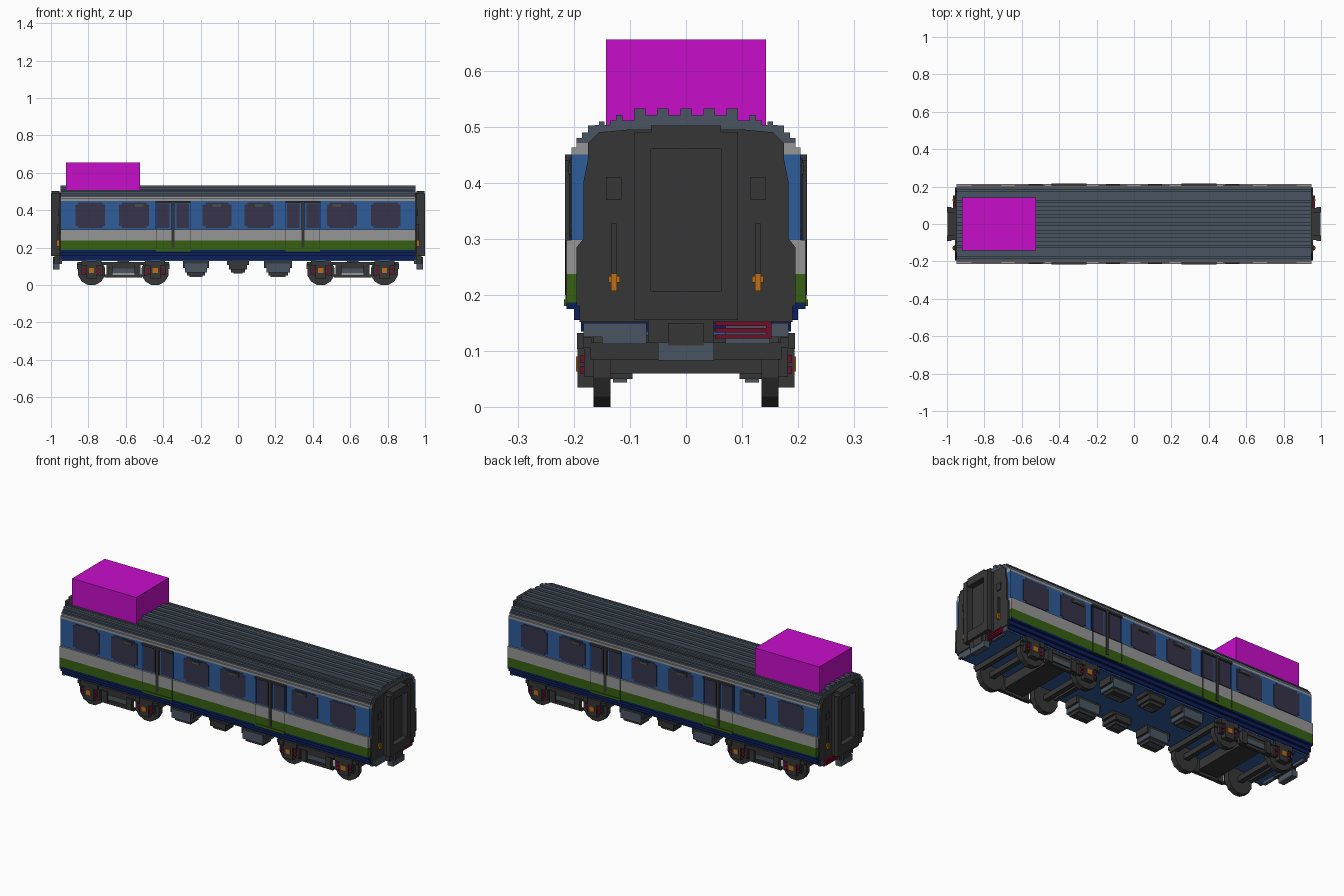
import bpy, bmesh, math
from mathutils import Matrix

cube = bpy.data.objects.get("Cube")
if cube:
    bpy.data.objects.remove(cube, do_unlink=True)


def material(name, rgb):
    lin = [(c / 255 / 12.92) if c < 11 else ((c / 255 + 0.055) / 1.055) ** 2.4 for c in rgb]
    m = bpy.data.materials.new(name)
    m.use_nodes = True
    m.diffuse_color = (*lin, 1)
    m.node_tree.nodes["Principled BSDF"].inputs["Base Color"].default_value = (*lin, 1)
    return m


M = {n: material(n, c) for n, c in {
    "magenta": (200, 14, 202), "charcoal": (54, 54, 54), "blue": (46, 92, 154),
    "light_grey": (150, 150, 151), "green": (54, 96, 17), "navy": (11, 30, 88),
    "tinted_glass": (54, 52, 74), "slate": (74, 85, 97), "orange": (190, 110, 24),
    "dark_red": (112, 14, 42)}.items()}


class Part:
    """Collects boxes, prisms and cylinders into one object."""

    def __init__(self, name):
        self.name, self.bm, self.mats = name, bmesh.new(), []

    def paint(self, faces, mat):
        if mat not in self.mats:
            self.mats.append(mat)
        for f in faces:
            f.material_index = self.mats.index(mat)

    def box(self, mat, x, y, z):
        size = [abs(b - a) for a, b in (x, y, z)]
        mid = [(a + b) / 2 for a, b in (x, y, z)]
        v = bmesh.ops.create_cube(self.bm, size=1, matrix=Matrix.Translation(mid) @ Matrix.Diagonal((*size, 1)))["verts"]
        self.paint({f for q in v for f in q.link_faces}, mat)

    def prism(self, mat, half, x0, x1):
        """Extrude along x a section given as its +y half, bottom to top."""
        pts = half + [(-y, z) for y, z in reversed(half)]
        old = set(self.bm.faces)
        f = self.bm.faces.new([self.bm.verts.new((x0, y, z)) for y, z in pts])
        ext = bmesh.ops.extrude_face_region(self.bm, geom=[f])["geom"]
        bmesh.ops.translate(self.bm, vec=(x1 - x0, 0, 0), verts=[g for g in ext if isinstance(g, bmesh.types.BMVert)])
        self.paint(set(self.bm.faces) - old, mat)

    def wheel(self, mat, x, y, z, r, w, n=12):
        mtx = Matrix.Translation((x, y, z)) @ Matrix.Rotation(math.pi / 2, 4, 'X') @ Matrix.Rotation(math.pi / n, 4, 'Z')
        v = bmesh.ops.create_cone(self.bm, cap_ends=True, segments=n, radius1=r, radius2=r, depth=w, matrix=mtx)["verts"]
        self.paint({f for q in v for f in q.link_faces}, mat)

    def done(self):
        bmesh.ops.recalc_face_normals(self.bm, faces=self.bm.faces[:])
        me = bpy.data.meshes.new(self.name)
        self.bm.to_mesh(me)
        self.bm.free()
        for m in self.mats:
            me.materials.append(M[m])
        ob = bpy.data.objects.new(self.name, me)
        bpy.context.scene.collection.objects.link(ob)


def span(c, h):
    return (c - h, c + h)


def side(s, a, b):
    return (s * a, s * b)


# Body: stacked horizontal colour bands
L = 0.95
p = Part("body_bands")
for mat, w, z0, z1 in (("navy", 0.187, 0.135, 0.155), ("navy", 0.2, 0.155, 0.175),
                       ("navy", 0.213, 0.175, 0.187), ("green", 0.213, 0.187, 0.237),
                       ("light_grey", 0.213, 0.237, 0.298), ("blue", 0.204, 0.298, 0.45),
                       ("light_grey", 0.204, 0.45, 0.463), ("light_grey", 0.195, 0.463, 0.471)):
    p.box(mat, (-L, L), (-w, w), (z0, z1))
p.box("blue", (-L + .01, L - .01), (-0.18, 0.18), (0.128, 0.136))
p.done()

# Roof: stepped section with raised ribs
p = Part("ribbed_roof")
half = [(0.195, 0.47), (0.195, 0.48), (0.185, 0.48), (0.185, 0.49), (0.175, 0.49), (0.175, 0.502),
        (0.163, 0.502), (0.163, 0.503), (0.135, 0.503), (0.135, 0.511), (0.125, 0.511), (0.125, 0.521),
        (0.113, 0.521), (0.113, 0.511), (0.093, 0.511), (0.093, 0.532), (0.072, 0.532), (0.072, 0.521),
        (0.052, 0.521), (0.052, 0.532), (0.031, 0.532), (0.031, 0.521), (0.01, 0.521), (0.01, 0.532)]
p.prism("slate", half, -L, L)
for s in (-1, 1):
    p.box("slate", (-L, L), side(s, 0.145, 0.155), (0.5, 0.509))
p.done()

# Roof box
p = Part("roof_box")
p.box("magenta", (-0.92, -0.525), (-0.143, 0.143), (0.5, 0.655))
p.done()

# Side windows with vents, and twin-leaf doors
win, doors, trim = Part("side_windows"), Part("side_doors"), Part("window_vents")
for s in (-1, 1):
    glass = side(s, 0.2, 0.207)
    for m in (-1, 1):
        for a, b in ((0.035, 0.19), (0.475, 0.635), (0.71, 0.87)):
            win.box("tinted_glass", side(m, a, b), glass, (0.315, 0.432))
            win.box("tinted_glass", side(m, a + .015, b - .015), glass, (0.305, 0.442))
        for a, b in ((0.075, 0.15), (0.49, 0.565)):
            trim.box("charcoal", side(m, a, b), side(s, 0.2, 0.21), (0.415, 0.436))
            trim.box("slate", side(m, a + .015, b - .015), side(s, 0.2, 0.212), (0.421, 0.43))
        c = m * 0.347
        for k in (-1, 1):
            doors.box("tinted_glass", (c + k * .018, c + k * .085), glass, (0.305, 0.435))
            doors.box("navy", (c + k * .09, c + k * .094), side(s, 0.2, 0.208), (0.298, 0.445))
            doors.box("charcoal", (c + k * .09, c + k * .092), side(s, 0.205, 0.2145), (0.19, 0.298))
        doors.box("charcoal", span(c, .008), side(s, 0.2, 0.216), (0.2, 0.44))
        doors.box("charcoal", span(c, .094), side(s, 0.2, 0.216), (0.44, 0.45))
        doors.box("green", span(c, .092), side(s, 0.2, 0.217), (0.18, 0.192))
for q in (win, doors, trim):
    q.done()

# Ends: wall, gangway, lamps, handrails and coupler
wall, gang, fit = Part("end_walls"), Part("end_gangways"), Part("end_fittings")
for e in (-1, 1):
    section = [(0.19, 0.152), (0.19, 0.18), (0.195, 0.18), (0.195, 0.285), (0.183, 0.3), (0.183, 0.4),
               (0.175, 0.44), (0.175, 0.47), (0.155, 0.49), (0.1, 0.495)]
    wall.prism("charcoal", section, e * (L - .01), e * 0.958)
    for s in (-1, 1):
        gang.box("charcoal", side(e, .95, .975), side(s, .062, .085), (0.155, 0.49))
        gang.box("charcoal", side(e, .975, 1.0), side(s, .062, .092), (0.155, 0.49))
        fit.box("charcoal", side(e, .95, .966), side(s, .124, .133), (0.235, 0.327))
        fit.box("charcoal", side(e, .95, .963), side(s, .115, .143), (0.37, 0.41))
        fit.box("orange", side(e, .95, .968), side(s, .118, .138), (0.222, 0.234))
        fit.box("orange", side(e, .95, .971), side(s, .123, .134), (0.207, 0.238))
        fit.box("slate", side(e, .94, .955), side(s, .07, .183), (0.125, 0.15))
        fit.box("slate", side(e, .94, .955), side(s, .07, .15), (0.113, 0.126))
    gang.box("charcoal", side(e, .955, .998), (-.062, .062), (0.46, 0.502))
    gang.box("charcoal", side(e, .955, .998), (-.062, .062), (0.155, 0.207))
    gang.box("charcoal", side(e, .95, .966), (-.063, .063), (0.2, 0.47))
    fit.box("charcoal", side(e, .94, .98), (-.068, .05), (0.115, 0.156))
    fit.box("charcoal", side(e, .96, .99), (-.032, .032), (0.11, 0.15))
    fit.box("slate", side(e, .955, .988), (-.05, .05), (0.083, 0.115))
    for z in (0.126, 0.137, 0.149):
        fit.box("dark_red", side(e, .95, .968), (.052, .152), span(z, .004))
    fit.box("dark_red", side(e, .95, .966), (.143, .152), (0.124, 0.152))
for q in (wall, gang, fit):
    q.done()

# Bogies: wheels, axles, side frames, springs and axle boxes
frame, wheels, boxes = Part("bogie_frames"), Part("wheels_and_axles"), Part("axle_boxes")
for c in (-0.613, 0.613):
    frame.box("charcoal", span(c, .06), (-.18, .18), (0.062, 0.115))
    frame.box("charcoal", span(c, .03), (-.08, .08), (0.11, 0.132))
    for k in (-1, 1):
        frame.box("charcoal", span(c + k * .235, .012), (-.17, .17), (0.085, 0.115))
    for s in (-1, 1):
        y = side(s, .168, .184)
        frame.box("charcoal", span(c, .245), y, (0.106, 0.124))
        frame.box("charcoal", span(c, .1), y, (0.04, 0.056))
        frame.box("slate", span(c, .09), side(s, .17, .182), (0.062, 0.088))
        for k in (-1, 1):
            frame.box("charcoal", span(c + k * .075, .016), side(s, .166, .192), (0.045, 0.11))
            frame.box("charcoal", span(c + k * .12, .01), y, (0.048, 0.11))
        for k in (-1, 1):
            x = c + k * .17
            wheels.wheel("charcoal", x, s * .15, .0725, .075, .03)
            boxes.box("charcoal", span(x, .055), side(s, .165, .182), (0.055, 0.11))
            boxes.box("charcoal", span(x, .028), side(s, .165, .193), (0.035, 0.13))
            boxes.box("orange", span(x, .014), side(s, .18, .196), (0.064, 0.09))
            for j in (-1, 1):
                for z in (0.066, 0.086):
                    boxes.box("dark_red", span(x + j * .039, .009), side(s, .17, .188), span(z, .007))
                boxes.box("charcoal", span(x + j * .04, .014), side(s, .17, .194), (0.104, 0.132))
    for k in (-1, 1):
        wheels.box("charcoal", span(c + k * .17, .014), (-.14, .14), (0.06, 0.088))
for q in (frame, wheels, boxes):
    q.done()

# Underfloor equipment cases on both sides
p = Part("underfloor_cases")
for s in (-1, 1):
    for c, h, z, mat in ((-0.225, .07, .05, "slate"), (0, .06, .068, "charcoal"), (0.215, .075, .05, "slate")):
        p.box("charcoal", span(c, h), side(s, .085, .17), (z + .04, 0.13))
        p.box(mat, span(c, h - .012), side(s, .08, .178), (z + .016, 0.116))
        p.box("charcoal", span(c, h - .022), side(s, .095, .165), (z, z + .03))
        p.box("slate", span(c, h - .035), side(s, .105, .13), (z - .006, z + .01))
p.done()
